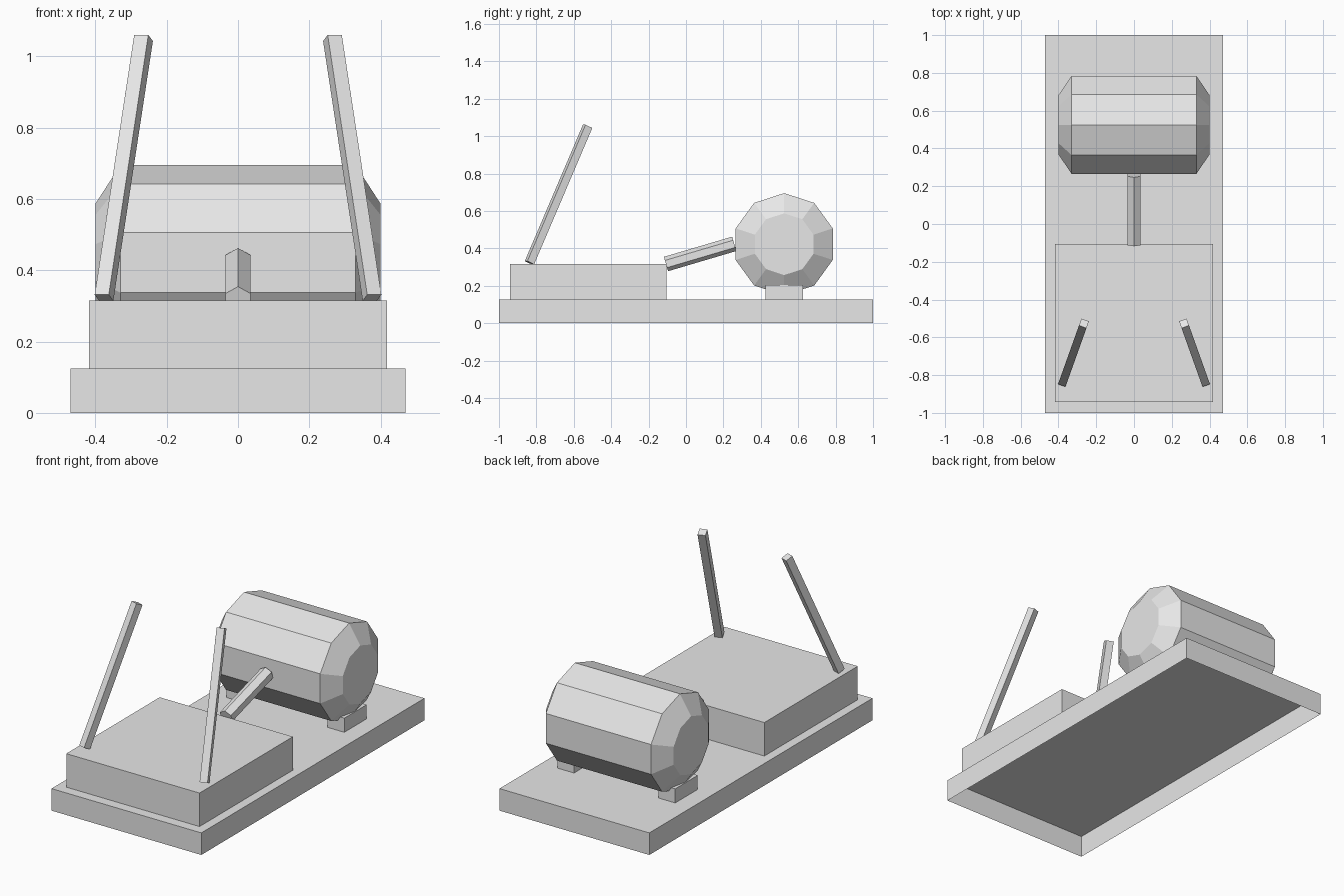
import bpy, bmesh, math
from mathutils import Vector, Matrix

if "Cube" in bpy.data.objects:
    bpy.data.objects.remove(bpy.data.objects["Cube"])

grey = bpy.data.materials.new("plain_grey")
grey.diffuse_color = (0.8, 0.8, 0.8, 1.0)
grey.use_nodes = True
grey.node_tree.nodes["Principled BSDF"].inputs["Base Color"].default_value = grey.diffuse_color


def finish(name, bm):
    bmesh.ops.recalc_face_normals(bm, faces=bm.faces)
    mesh = bpy.data.meshes.new(name)
    bm.to_mesh(mesh)
    bm.free()
    mesh.materials.append(grey)
    obj = bpy.data.objects.new(name, mesh)
    bpy.context.collection.objects.link(obj)
    return obj


def box(name, lo, hi, open_bottom=False):
    lo, hi = Vector(lo), Vector(hi)
    bm = bmesh.new()
    m = Matrix.Translation((lo + hi) / 2) @ Matrix.Diagonal((*(hi - lo), 1))
    bmesh.ops.create_cube(bm, size=1, matrix=m)
    obj_bottom = [f for f in bm.faces if f.calc_center_median().z < lo.z + 1e-5]
    if open_bottom:
        bmesh.ops.delete(bm, geom=obj_bottom, context='FACES_ONLY')
    return finish(name, bm)


def loft(name, rings, sides, start, ref):
    """Prism through (centre, radius) rings; ref is the zero-angle direction."""
    axis = (Vector(rings[-1][0]) - Vector(rings[0][0])).normalized()
    v = axis.cross(Vector(ref)).normalized()
    u = v.cross(axis)
    bm = bmesh.new()
    loops = []
    for centre, r in rings:
        loop = []
        for i in range(sides):
            a = start + math.tau * i / sides
            loop.append(bm.verts.new(Vector(centre) + r * (u * math.cos(a) + v * math.sin(a))))
        loops.append(loop)
    for a, b in zip(loops, loops[1:]):
        for i in range(sides):
            j = (i + 1) % sides
            bm.faces.new((a[i], a[j], b[j], b[i]))
    bm.faces.new(loops[0])
    bm.faces.new(loops[-1])
    return finish(name, bm)


UP = (0, 0, 1)

# Hollow base tray (open underneath) and raised front platform
box("base", (-0.47, -1, 0), (0.47, 1, 0.125), open_bottom=True)
box("platform", (-0.418, -0.942, 0.125), (0.418, -0.105, 0.315), open_bottom=True)

# Ten-sided drum with chamfered ends
loft("drum", [((x, 0.525, 0.422), r) for x, r in
              ((-0.40, 0.165), (-0.33, 0.273), (0.33, 0.273), (0.40, 0.165))],
     10, 0, UP)

# Six-sided rod between platform and drum
loft("rod", [((0, -0.107, 0.316), 0.04), ((0, 0.258, 0.424), 0.04)], 6, 0, UP)

# Mirrored pairs: drum supports and leaning square poles
for side, s in (("left", -1), ("right", 1)):
    xs = sorted((s * 0.265, s * 0.37))
    box(side + "_support", (xs[0], 0.424, 0.125), (xs[1], 0.625, 0.205))
    loft(side + "_pole",
         [((s * 0.376, -0.837, 0.323), 0.0297), ((s * 0.265, -0.526, 1.052), 0.0297)],
         4, math.pi / 4, UP)
